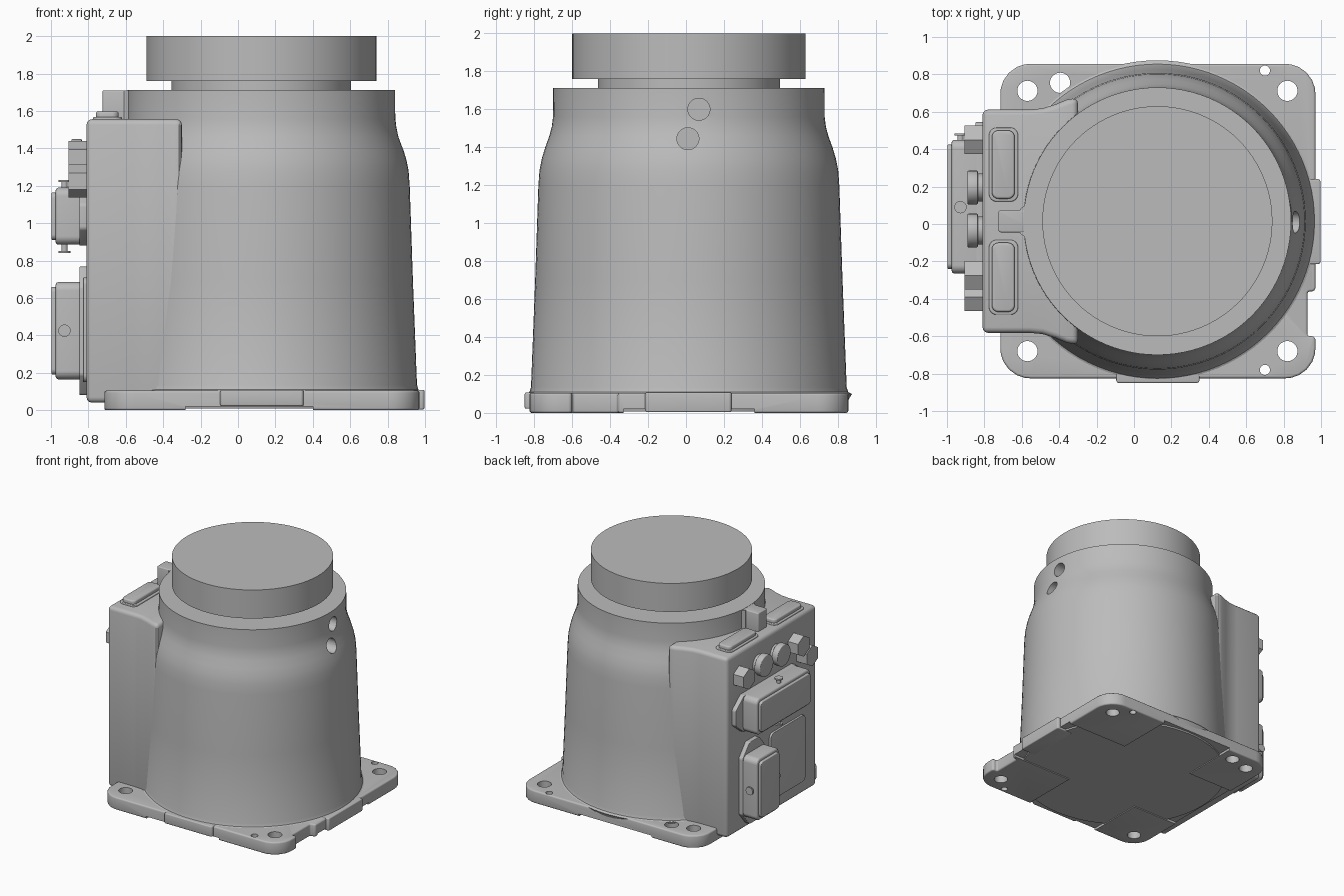
import bpy, bmesh, math
from mathutils import Vector

old = bpy.data.objects.get("Cube")
if old:
    bpy.data.objects.remove(old, do_unlink=True)

CX, CY = 0.125, 0.015   # vertical axis of the round body
WALL = -0.81            # outer face of the connector box

grey = bpy.data.materials.new("cast_grey")
grey.use_nodes = True
grey.diffuse_color = (0.5, 0.5, 0.5, 1)
grey.node_tree.nodes["Principled BSDF"].inputs["Base Color"].default_value = (0.5, 0.5, 0.5, 1)


def add_object(name, bm):
    bmesh.ops.recalc_face_normals(bm, faces=bm.faces)
    mesh = bpy.data.meshes.new(name)
    bm.to_mesh(mesh)
    bm.free()
    mesh.materials.append(grey)
    ob = bpy.data.objects.new(name, mesh)
    bpy.context.collection.objects.link(ob)
    return ob


def activate(ob):
    bpy.ops.object.select_all(action='DESELECT')
    ob.select_set(True)
    bpy.context.view_layer.objects.active = ob


def smooth(ob):
    activate(ob)
    bpy.ops.object.shade_smooth_by_angle(angle=math.radians(32))
    return ob


def bevel(ob, width, segments=3):
    mod = ob.modifiers.new("bevel", 'BEVEL')
    mod.width, mod.segments = width, segments
    mod.limit_method, mod.angle_limit = 'ANGLE', math.radians(40)
    activate(ob)
    bpy.ops.object.modifier_apply(modifier=mod.name)


def cut(ob, cutters):
    for c in cutters:
        mod = ob.modifiers.new("cut", 'BOOLEAN')
        mod.operation, mod.solver, mod.object = 'DIFFERENCE', 'EXACT', c
        activate(ob)
        bpy.ops.object.modifier_apply(modifier=mod.name)
        bpy.data.objects.remove(c, do_unlink=True)
    smooth(ob)


def prism(name, pts, lo, hi, axis='z', width=0):
    """Extrude an outline along z (points are x, y) or along x (points are y, z)."""
    place = {'z': lambda a, b, h: (a, b, h), 'x': lambda a, b, h: (h, a, b),
             'y': lambda a, b, h: (a, h, b)}[axis]
    bm = bmesh.new()
    face = bm.faces.new([bm.verts.new(place(a, b, lo)) for a, b in pts])
    ext = bmesh.ops.extrude_face_region(bm, geom=[face])
    moved = [v for v in ext["geom"] if isinstance(v, bmesh.types.BMVert)]
    bmesh.ops.translate(bm, verts=moved, vec=place(0, 0, hi - lo))
    ob = add_object(name, bm)
    if width:
        bevel(ob, width)
    return smooth(ob)


def rounded(corners, steps=6):
    """Round each corner (x, y, radius) of a polygon with a curve."""
    out = []
    for i, (x, y, r) in enumerate(corners):
        p = Vector((x, y))
        if not r:
            out.append((x, y))
            continue
        before = Vector(corners[i - 1][:2]) - p
        after = Vector(corners[(i + 1) % len(corners)][:2]) - p
        half = before.angle(after) / 2
        mid = p + (before.normalized() + after.normalized()).normalized() * r / math.sin(half)
        a = p + before.normalized() * r / math.tan(half) - mid
        b = p + after.normalized() * r / math.tan(half) - mid
        for k in range(steps + 1):
            d = (a * (1 - k / steps) + b * (k / steps)).normalized() * r
            out.append(tuple(mid + d))
    return out


def rect(x0, x1, y0, y1, r=0):
    return rounded([(x0, y0, r), (x1, y0, r), (x1, y1, r), (x0, y1, r)])


def circle(x, y, r, n=32, turn=0):
    return [(x + r * math.cos(turn + math.tau * k / n),
             y + r * math.sin(turn + math.tau * k / n)) for k in range(n)]


def lathe(name, profile, n=96):
    bm = bmesh.new()
    rings = [[bm.verts.new((x, y, z)) for x, y in circle(CX, CY, r, n)] for r, z in profile]
    for lower, upper in zip(rings, rings[1:]):
        for k in range(n):
            j = (k + 1) % n
            bm.faces.new((lower[k], lower[j], upper[j], upper[k]))
    bm.faces.new(rings[0])
    bm.faces.new(rings[-1])
    return smooth(add_object(name, bm))


# Round body with a tapered wall and a soft shoulder
body = lathe("round_body", [
    (0.82, 0.008), (0.83, 0.05), (0.86, 0.1), (0.84, 0.11), (0.832, 0.135), (0.81, 0.7),
    (0.793, 1.2), (0.787, 1.28), (0.775, 1.34), (0.757, 1.4), (0.735, 1.46),
    (0.722, 1.51), (0.716, 1.56), (0.715, 1.712)])
cut(body, [prism("hole_cutter", circle(y, z, 0.058), 0.68, 1.1, 'x')
           for y, z in ((0.068, 1.6), (0.01, 1.445))])
lathe("turntable_neck", [(0.48, 1.68), (0.48, 1.78)])
lathe("turntable_disc", [(0.615, 1.76), (0.615, 2.0)])

# Base plate with corner feet, bolt holes and a side notch
plate = prism("base_plate", rounded([
    (-0.715, -0.825, 0.16), (0.97, -0.825, 0.16), (0.97, -0.6, 0.02), (0.927, -0.6, 0.015),
    (0.927, -0.36, 0.015), (0.97, -0.36, 0.02), (0.97, 0.856, 0.16), (-0.715, 0.856, 0.16)]),
    0, 0.105, width=0.012)
holes = [(-0.57, 0.712, 0.054), (-0.395, 0.755, 0.054), (0.82, 0.712, 0.054),
         (0.82, -0.68, 0.054), (-0.57, -0.68, 0.054), (0.7, 0.82, 0.027), (0.7, -0.78, 0.027)]
cutters = [prism("bolt_cutter", circle(x, y, r), -0.1, 0.3) for x, y, r in holes]
cutters += [prism("relief_cutter", rect(-0.28, 0.4, -1.1, 1.1), -0.1, 0.02),
            prism("relief_cutter", rect(-1.1, 1.1, -0.33, 0.36), -0.1, 0.02)]
cut(plate, cutters)
prism("front_locating_pad", rect(-0.095, 0.35, -0.85, -0.75, 0.015), 0.022, 0.108, width=0.008)
prism("side_locating_pad", rect(0.85, 0.997, -0.215, 0.24, 0.015), 0.004, 0.108, width=0.008)

# Connector box flaring into the round body
side = [(WALL, 0.597), (-0.56, 0.597), (-0.49, 0.603), (-0.42, 0.625), (-0.36, 0.65), (-0.3, 0.66)]
outline = [(x, CY - y) for x, y in side] + [(x, CY + y) for x, y in reversed(side)]
prism("connector_box", outline, 0.04, 1.556, width=0.03)

# Top details: lug against the body and two raised pads
prism("top_lug", rect(-0.725, -0.5, -0.045, 0.075, 0.015), 1.5, 1.71, width=0.008)
prism("lug_root", rounded([(-0.61, -0.05, 0), (-0.5, -0.13, 0), (-0.5, 0.16, 0),
                           (-0.61, 0.08, 0)]), 1.5, 1.708)
for label, y0, y1 in (("left", 0.135, 0.5), ("right", -0.47, -0.1)):
    prism(label + "_top_pad_foot", rect(-0.775, -0.62, y0 - 0.015, y1 + 0.015, 0.04),
          1.54, 1.568, width=0.006)
    prism(label + "_top_pad", rect(-0.76, -0.638, y0, y1, 0.035), 1.54, 1.598, width=0.012)

# Hex plugs and round sockets in a row
for i, (y, z) in enumerate(((0.45, 1.35), (-0.275, 1.35), (-0.39, 1.225))):
    prism(f"hex_plug_{i + 1}", circle(y, z, 0.088, 6, math.pi / 6), -0.905, WALL + 0.02, 'x')
for i, y in enumerate((0.195, -0.035)):
    prism(f"socket_neck_{i + 1}", circle(y, 1.36, 0.075), -0.85, WALL + 0.02, 'x')
    prism(f"socket_cap_{i + 1}", circle(y, 1.36, 0.09), -0.89, -0.835, 'x', width=0.006)


def stud(name, a, b, lo, hi, axis):
    """Small latch stud with a wider head at both ends."""
    prism(name + "_pin", circle(a, b, 0.017, 16), lo, hi, axis)
    for i, h in enumerate((lo, hi - 0.012)):
        prism(f"{name}_head_{i + 1}", circle(a, b, 0.033, 20), h, h + 0.012, axis)


def connector(name, y0, y1, z0, z1, flange):
    prism(name + "_flange", rounded(flange), -0.848, WALL + 0.02, 'x', width=0.005)
    prism(name + "_shell", rect(y0, y1, z0, z1, 0.045), -0.975, WALL + 0.02, 'x', width=0.015)
    prism(name + "_lid", rect(y0 + 0.025, y1 - 0.025, z0 + 0.025, z1 - 0.025, 0.03),
          -0.997, -0.96, 'x', width=0.006)


# Wide upper connector and tall lower connector, each on a pointed flange
connector("upper_connector", -0.265, 0.45, 0.885, 1.19, [
    (-0.36, 0.97, 0.03), (-0.25, 0.88, 0.03), (0.435, 0.88, 0.03), (0.545, 0.97, 0.03),
    (0.545, 1.1, 0.03), (0.435, 1.19, 0.03), (-0.25, 1.19, 0.03), (-0.36, 1.1, 0.03)])
stud("upper_latch", -0.928, 0.09, 0.84, 1.232, 'z')
connector("lower_connector", 0.15, 0.45, 0.165, 0.685, [
    (0.235, 0.08, 0.03), (0.365, 0.08, 0.03), (0.455, 0.19, 0.03), (0.455, 0.66, 0.03),
    (0.365, 0.768, 0.03), (0.235, 0.768, 0.03), (0.145, 0.66, 0.03), (0.145, 0.19, 0.03)])
stud("lower_latch", -0.928, 0.425, 0.115, 0.485, 'y')

# Blank cover plate beside the lower connector
prism("cover_plate", rect(-0.41, 0.05, 0.15, 0.71, 0.04), -0.828, WALL + 0.02, 'x', width=0.004)
